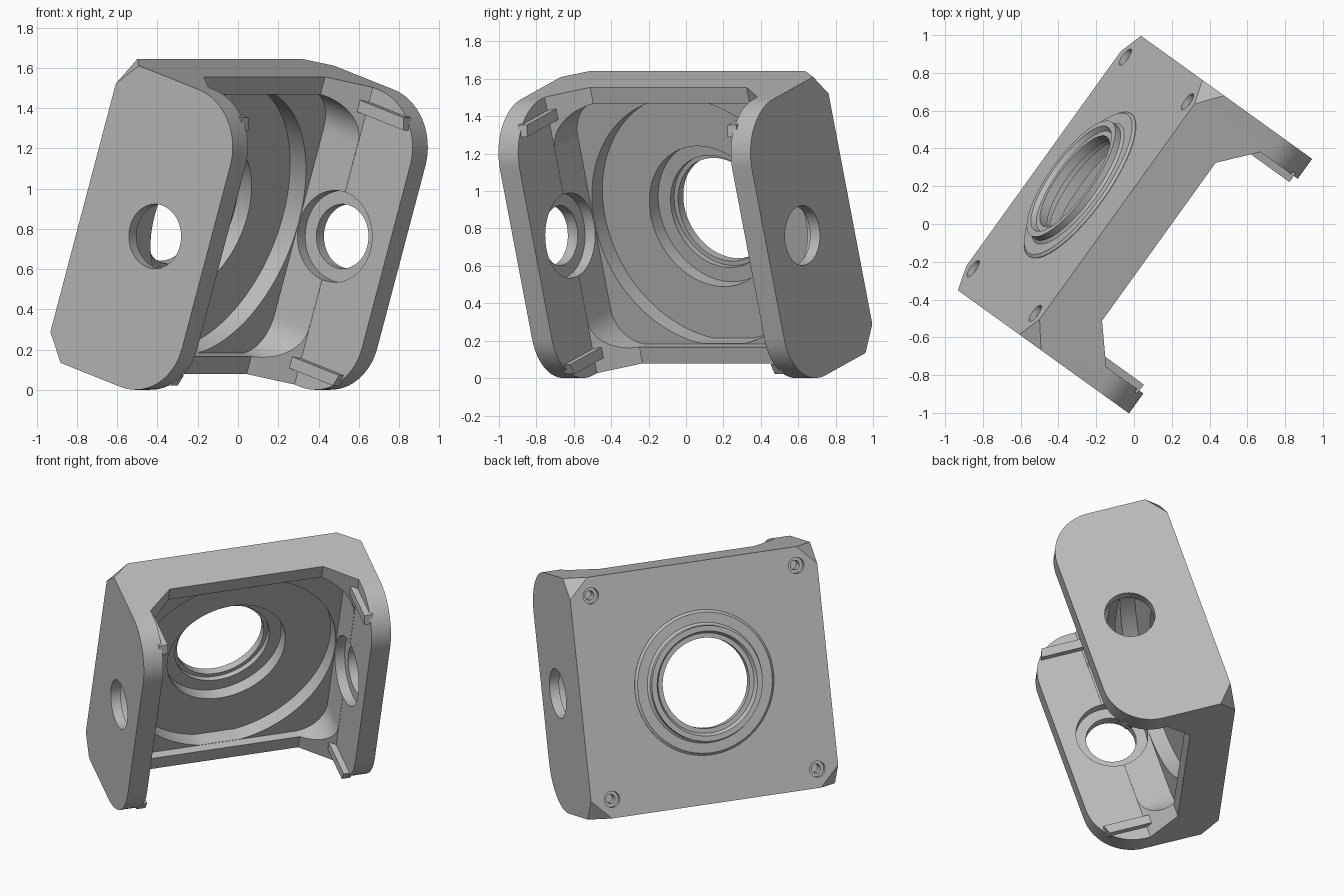
import bpy, bmesh, math
from mathutils import Vector, Matrix

cube = bpy.data.objects.get("Cube")
if cube:
    bpy.data.objects.remove(cube)

grey = bpy.data.materials.new("machined_grey")
grey.use_nodes = True
grey.diffuse_color = (0.5, 0.5, 0.5, 1)
grey.node_tree.nodes["Principled BSDF"].inputs["Base Color"].default_value = (0.5, 0.5, 0.5, 1)

# Local frame: x across the ears, y up the plate, z towards the open side
HALF_W, HALF_H, BACK, FRONT = 0.83, 0.776, -0.357, 0.435
EAR_IN, RADIUS = 0.70, 0.30


def make(name, bm):
    bmesh.ops.recalc_face_normals(bm, faces=bm.faces)
    mesh = bpy.data.meshes.new(name)
    bm.to_mesh(mesh)
    bm.free()
    mesh.materials.append(grey)
    obj = bpy.data.objects.new(name, mesh)
    bpy.context.collection.objects.link(obj)
    return obj


def prism(pts, lo, hi, axis):
    """Extrude a 2D outline along x, y or z."""
    place = {"x": lambda a, b, t: (t, b, a),
             "y": lambda a, b, t: (a, t, b),
             "z": lambda a, b, t: (a, b, t)}[axis]
    bm = bmesh.new()
    ends = [[bm.verts.new(place(a, b, t)) for a, b in pts] for t in (lo, hi)]
    for ring in ends:
        bm.faces.new(ring)
    n = len(pts)
    for i in range(n):
        j = (i + 1) % n
        bm.faces.new((ends[0][i], ends[0][j], ends[1][j], ends[1][i]))
    return bm


def arc(ca, cb, r, start, end, steps=16):
    out = []
    for i in range(steps + 1):
        t = math.radians(start + (end - start) * i / steps)
        out.append((ca + r * math.cos(t), cb + r * math.sin(t)))
    return out


def circle(r, ca=0, cb=0, n=72):
    return arc(ca, cb, r, 0, 360, n)[:-1]


# Outer block: rounded towards the front, corners cut at the back
side = [(BACK, HALF_H), (BACK, -HALF_H)]
side += arc(FRONT - RADIUS, -HALF_H + RADIUS, RADIUS, -90, 0)
side += arc(FRONT - RADIUS, HALF_H - RADIUS, RADIUS, 0, 90)
bm = prism(side, -HALF_W, HALF_W, "x")
bmesh.ops.recalc_face_normals(bm, faces=bm.faces)
for sx in (-1, 1):
    for sy in (-1, 1):
        cut = bmesh.ops.bisect_plane(
            bm, geom=bm.verts[:] + bm.edges[:] + bm.faces[:],
            plane_co=(sx * (HALF_W - 0.128), sy * HALF_H, BACK),
            plane_no=(sx, sy, -1.2), clear_outer=True)["geom_cut"]
        bmesh.ops.edgeloop_fill(bm, edges=[e for e in cut if isinstance(e, bmesh.types.BMEdge)])
body = make("bracket_body", bm)

cutters = []


def cut(pts, lo, hi, axis):
    obj = make("cutter", prism(pts, lo, hi, axis))
    obj.hide_render = True
    cutters.append(obj)
    mod = body.modifiers.new("cut", "BOOLEAN")
    mod.operation = "DIFFERENCE"
    mod.solver = "EXACT"
    mod.object = obj


# Space between the ears with slanted gussets
half = [(0.515, -0.07), (EAR_IN, 0.098), (EAR_IN, 0.6)]
cut(half + [(-a, b) for a, b in reversed(half)], -1, 1, "y")

# Rounded pocket, wide shallow bore and stepped central bore
px, py, pr = EAR_IN - 0.001, 0.685, 0.2
pocket = []
for sx, sy, start in ((1, 1, 0), (-1, 1, 90), (-1, -1, 180), (1, -1, 270)):
    pocket += arc(sx * (px - pr), sy * (py - pr), pr, start, start + 90, 12)
cut(pocket, -0.125, 0.7, "z")
disc = [(a, max(-py + 0.002, min(py - 0.002, b))) for a, b in circle(px - 0.002, n=96)]
cut(disc, -0.226, 0.0, "z")
cut(circle(0.395), -0.31, 0.0, "z")
cut(circle(0.315), -0.6, 0.0, "z")

# Ear holes with inner counterbores
for s in (-1, 1):
    cut(circle(0.16, 0.105, 0, 48), *sorted((s * 0.6, s * 1.0)), "x")
    cut(circle(0.228, 0.105, 0, 56), *sorted((s * 0.6, s * 0.765)), "x")

# Screw holes in the back corners
for sx in (-1, 1):
    for sy in (-1, 1):
        cut(circle(0.052, sx * 0.69, sy * 0.655, 24), -0.5, -0.325, "z")
        cut(circle(0.03, sx * 0.69, sy * 0.655, 24), -0.5, -0.27, "z")

# Bake the cuts
bpy.context.view_layer.update()
deps = bpy.context.evaluated_depsgraph_get()
baked = bpy.data.meshes.new_from_object(body.evaluated_get(deps))
body.modifiers.clear()
body.data = baked
baked.materials.clear()
baked.materials.append(grey)
for poly in baked.polygons:
    poly.material_index = 0
for obj in cutters:
    bpy.data.objects.remove(obj)
parts = [body]

# Raised collar round the central bore on the back
profile = [(0.465, -0.345), (0.465, -0.36), (0.45, -0.372), (0.385, -0.372), (0.37, -0.385),
           (0.37, -0.42), (0.335, -0.42), (0.32, -0.395), (0.29, -0.395), (0.29, -0.345)]
bm = bmesh.new()
rings = []
for i in range(72):
    t = math.tau * i / 72
    rings.append([bm.verts.new((r * math.cos(t), r * math.sin(t), z)) for r, z in profile])
for i, ring in enumerate(rings):
    nxt = rings[(i + 1) % len(rings)]
    for k in range(len(profile)):
        m = (k + 1) % len(profile)
        bm.faces.new((ring[k], ring[m], nxt[m], nxt[k]))
parts.append(make("back_collar", bm))

# Small ledges on the inner faces of the ears
for sx, side_name in ((-1, "right"), (1, "left")):
    for sy, level in ((-1, "lower"), (1, "upper")):
        ledge = [(0.07, sy * 0.64), (0.37, sy * 0.64), (0.35, sy * 0.70), (0.07, sy * 0.70)]
        lo, hi = sorted((sx * 0.66, sx * 0.72))
        parts.append(make(f"{level}_{side_name}_ledge", prism(ledge, lo, hi, "x")))

# Tilt and turn the whole bracket
yaw, tilt = math.atan2(0.812, 0.584), math.radians(18)
u = Vector((math.cos(yaw), math.sin(yaw), 0))
h = Vector((math.sin(yaw), -math.cos(yaw), 0))
up = Vector((0, 0, 1))
v = h * math.sin(tilt) + up * math.cos(tilt)
f = h * math.cos(tilt) - up * math.sin(tilt)
pose = Matrix((u, v, f)).transposed().to_4x4()
pose.translation = (-0.009, 0.007, 0.795)

bpy.ops.object.select_all(action="DESELECT")
for obj in parts:
    obj.matrix_world = pose
    obj.select_set(True)
bpy.context.view_layer.objects.active = body
bpy.ops.object.shade_smooth_by_angle(angle=math.radians(25))
